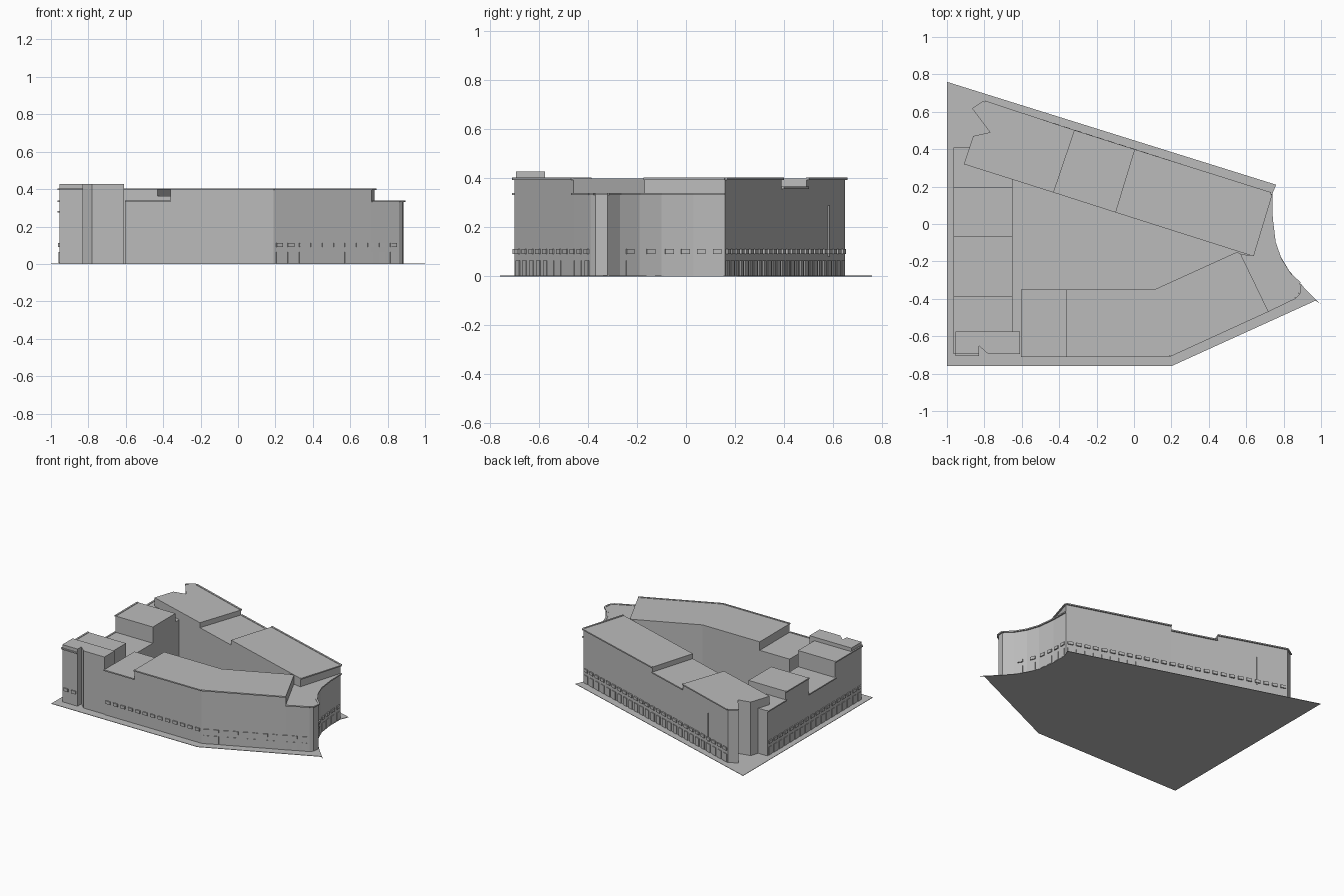
import bpy, bmesh
from mathutils import Vector

if "Cube" in bpy.data.objects:
    bpy.data.objects.remove(bpy.data.objects["Cube"])

stone = bpy.data.materials.new("grey_stone")
stone.diffuse_color = (0.5, 0.5, 0.5, 1)
stone.use_nodes = True
stone.node_tree.nodes["Principled BSDF"].inputs["Base Color"].default_value = stone.diffuse_color


def finish(name, bm):
    bmesh.ops.recalc_face_normals(bm, faces=bm.faces)
    mesh = bpy.data.meshes.new(name)
    bm.to_mesh(mesh)
    bm.free()
    mesh.materials.append(stone)
    obj = bpy.data.objects.new(name, mesh)
    bpy.context.collection.objects.link(obj)


def add_prism(bm, outline, z0, z1):
    base = bm.faces.new([bm.verts.new((x, y, z0)) for x, y in outline])
    top = bmesh.ops.extrude_face_region(bm, geom=[base])["geom"]
    verts = [v for v in top if isinstance(v, bmesh.types.BMVert)]
    bmesh.ops.translate(bm, verts=verts, vec=(0, 0, z1 - z0))


def prism(name, outline, z1, z0=0.0):
    bm = bmesh.new()
    add_prism(bm, outline, z0, z1)
    finish(name, bm)


def add_plate(bm, a, b, z0, z1, depth):
    """Thin slab on a wall running a to b, outside on the right hand."""
    a, b = Vector(a), Vector(b)
    d = (b - a).normalized()
    n = Vector((d.y, -d.x)) * depth
    back = n * -0.3
    add_prism(bm, [a + back, a + n, b + n, b + back], z0, z1)


def plate_row(name, path, pitch, width, z0, z1, depth):
    bm = bmesh.new()
    for a, b in zip(path, path[1:]):
        a, b = Vector(a), Vector(b)
        length = (b - a).length
        count = max(1, round(length / pitch))
        d = (b - a) / length
        for i in range(count):
            mid = a + d * length * (i + 0.5) / count
            add_plate(bm, mid - d * width / 2, mid + d * width / 2, z0, z1, depth)
    finish(name, bm)


def cornice(name, path, z):
    bm = bmesh.new()
    for a, b in zip(path, path[1:]):
        add_plate(bm, a, b, z - 0.006, z + 0.003, 0.01)
    finish(name, bm)


# Site plate with concave east side
prism("ground", [(-1, .76), (-1, -.76), (.2, -.76), (.97, -.41), (1, -.43), (.972, -.405),
                 (.89, -.32), (.83, -.25), (.785, -.175), (.75, -.09), (.734, .03),
                 (.735, .15), (.76, .21)], 0.003)

# North wing in three roof sections
prism("north_wing_west", [(-.80, .65), (-.86, .61), (-.77, .49), (-.86, .47),
                          (-.91, .32), (-.43, .168), (-.32, .492)], 0.4)
prism("north_wing_middle", [(-.32, .492), (-.43, .168), (-.10, .062), (0, .39)], 0.363)
prism("north_wing_east", [(0, .39), (-.10, .062), (.63, -.17), (.73, .16)], 0.4)

# Curved east link
curve = [(.88, -.37), (.885, -.32), (.83, -.27), (.78, -.19), (.748, -.10), (.732, .03), (.73, .16)]
prism("east_link", [(.57, -.16), (.715, -.46), (.86, -.39)] + curve + [(.63, -.17)], 0.337)

# South wing
prism("south_wing_low", [(-.605, -.70), (-.36, -.70), (-.36, -.35), (-.605, -.35)], 0.337)
prism("south_wing_high", [(-.36, -.70), (.19, -.70), (.715, -.46), (.57, -.16),
                          (.55, -.15), (.11, -.35), (-.36, -.35)], 0.4)

# West wing: stepped roof sections from south to north
W, E = -.955, -.65
for name, y0, y1, z in (("west_wing_south", -.575, -.385, .4),
                        ("west_wing_low", -.385, -.07, .28),
                        ("west_wing_high", -.07, .195, .4)):
    prism(name, [(W, y0), (E, y0), (E, y1), (W, y1)], z)
    cornice(name + "_cornice", [(W, y1), (W, y0)], z)
prism("west_wing_north", [(W, .195), (E, .195), (E, .238), (-.91, .32), (-.88, .41), (W, .41)], .337)
cornice("west_wing_north_cornice", [(W, .41), (W, .195)], .337)

# Notched south-west tower
prism("corner_tower", [(W, -.575), (W, -.695), (-.83, -.695), (-.83, -.65),
                       (-.78, -.695), (-.61, -.695), (-.61, -.575)], .427)
cornice("tower_cornice", [(W, -.575), (W, -.695), (-.83, -.695)], .4)

# Eaves along the street fronts
cornice("south_eaves", [(-.36, -.70), (.19, -.70), (.715, -.46)], .4)
cornice("south_low_eaves", [(-.605, -.70), (-.36, -.70)], .337)
cornice("east_eaves", [(.715, -.46), (.86, -.39)] + curve, .337)
cornice("north_eaves_east", [(.63, -.17), (.73, .16), (0, .39)], .4)
cornice("north_eaves_west", [(-.32, .492), (-.80, .65), (-.86, .61)], .4)
cornice("north_eaves_middle", [(0, .39), (-.32, .492)], .363)

# Upper window bands and ground-floor openings
south, angled = [(-.605, -.70), (.19, -.70)], [(.19, -.70), (.86, -.39)]
north, west = [(.73, .16), (-.80, .65)], [(W, .41), (W, -.695)]
tower = [(W, -.695), (-.83, -.695)]
fronts = (("south", south, .06, .036), ("angled", angled, .07, .036),
          ("curve", curve[2:], .08, .036), ("north", north, .062, .038),
          ("west", west, .062, .036), ("tower", tower, .06, .036))
for name, path, pitch, width in fronts:
    plate_row(name + "_windows", path, pitch, width, .09, .112, .008)
    if name not in ("south", "tower"):
        plate_row(name + "_doors", path, pitch, width, .004, .064, .004)

# Downpipe on the north front
plate_row("north_downpipe", [(-.56, .573), (-.62, .592)], .06, .006, .08, .29, .005)
